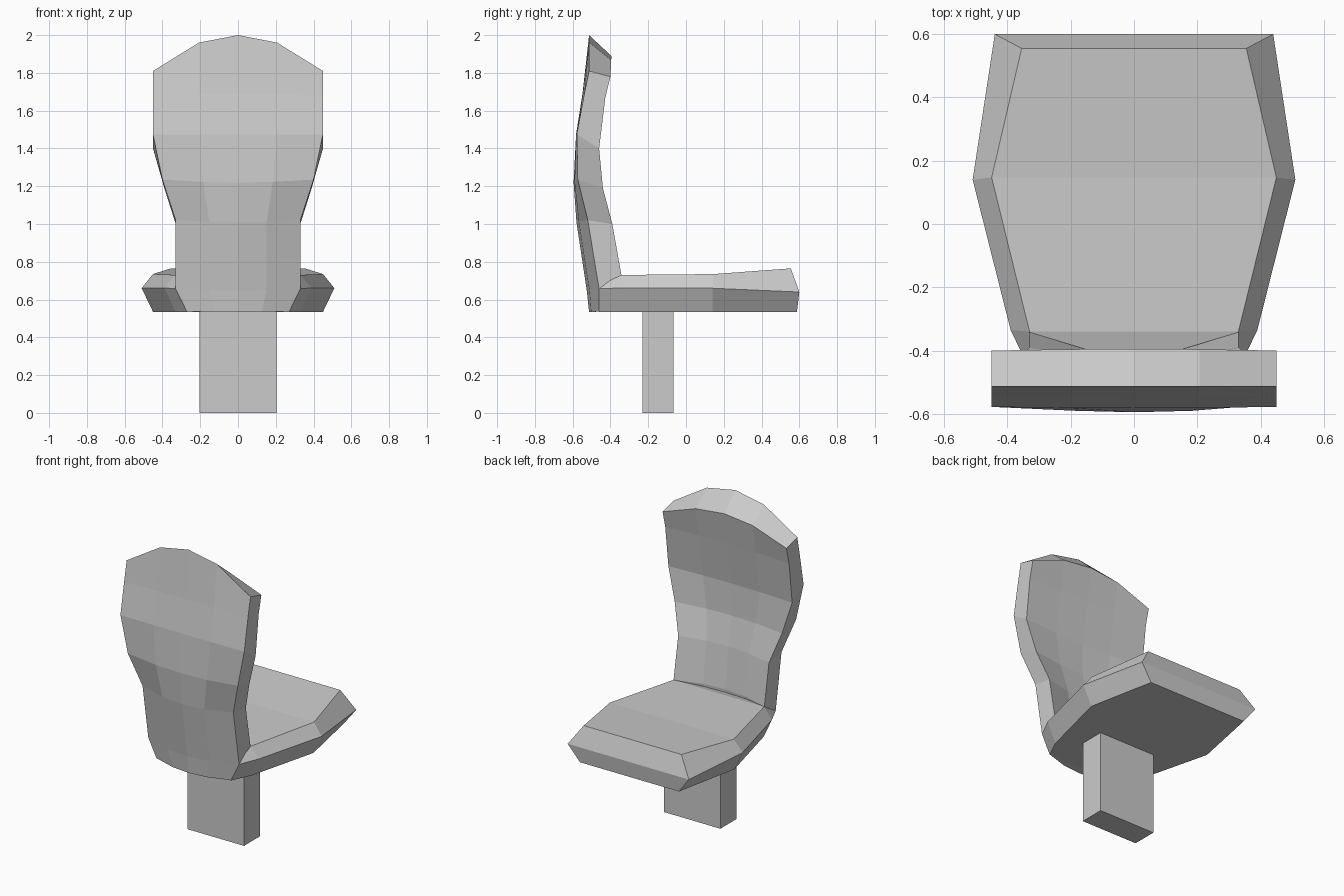
import bpy, bmesh

if "Cube" in bpy.data.objects:
    bpy.data.objects.remove(bpy.data.objects["Cube"])


def loft(name, rings):
    """Skin equal-length rings; close both ends with strips of quads."""
    bm = bmesh.new()
    vs = [[bm.verts.new(p) for p in ring] for ring in rings]
    n = len(vs[0])
    for a, b in zip(vs, vs[1:]):
        for i in range(n):
            j = (i + 1) % n
            bm.faces.new((a[i], a[j], b[j], b[i]))
    for ring in (vs[0], vs[-1]):
        for i in range(n // 2 - 1):
            bm.faces.new((ring[i], ring[i + 1], ring[n - 2 - i], ring[n - 1 - i]))
    bmesh.ops.recalc_face_normals(bm, faces=bm.faces)
    mesh = bpy.data.meshes.new(name)
    bm.to_mesh(mesh)
    bm.free()
    obj = bpy.data.objects.new(name, mesh)
    bpy.context.collection.objects.link(obj)
    return obj


# Seat: stations of (half width, y, z) for the top, widest and bottom edges
stations = [
    ((.355, .555, .765), (.44, .60, .64), (.36, .587, .535)),
    ((.45, .147, .735), (.51, .14, .66), (.45, .14, .535)),
    ((.33, -.34, .73), (.39, -.335, .662), (.33, -.335, .535)),
    ((.32, -.41, .71), (.33, -.46, .657), (.27, -.46, .535)),
]
loft("seat", [[(-x, y, z) for x, y, z in s] + [(x, y, z) for x, y, z in reversed(s)]
              for s in stations])

# Backrest: per row, (half width, y at sides, y at centre, z at sides, z at centre)
# for the face towards the sitter and for the rear face
rows = [
    ((.27, -.40, -.42, .54, .54), (.27, -.46, -.513, .537, .533)),
    ((.33, -.342, -.41, .73, .73), (.33, -.46, -.525, .657, .645)),
    ((.33, -.39, -.44, 1.00, 1.00), (.33, -.52, -.58, 1.02, 1.01)),
    ((.39, -.44, -.475, 1.19, 1.19), (.40, -.573, -.595, 1.235, 1.22)),
    ((.45, -.46, -.475, 1.40, 1.40), (.45, -.578, -.582, 1.475, 1.475)),
    ((.45, -.427, -.43, 1.67, 1.68), (.45, -.54, -.548, 1.68, 1.69)),
    ((.45, -.40, -.395, 1.78, 1.89), (.45, -.513, -.513, 1.81, 2.0)),
]


def arc(w, ys, yc, zs, zc):
    """Five points across the back, bowed from the sides to the centre."""
    return [(w * t, yc + (ys - yc) * k, zc + (zs - zc) * k)
            for t, k in ((-1, 1), (-.46, .21), (0, 0), (.46, .21), (1, 1))]


loft("backrest", [arc(*f) + arc(*b)[::-1] for f, b in rows])

# Rectangular post under the seat
foot = [(-.205, -.23), (-.205, -.065), (.205, -.065), (.205, -.23)]
loft("post", [[(x, y, z) for x, y in foot] for z in (0, .545)])
